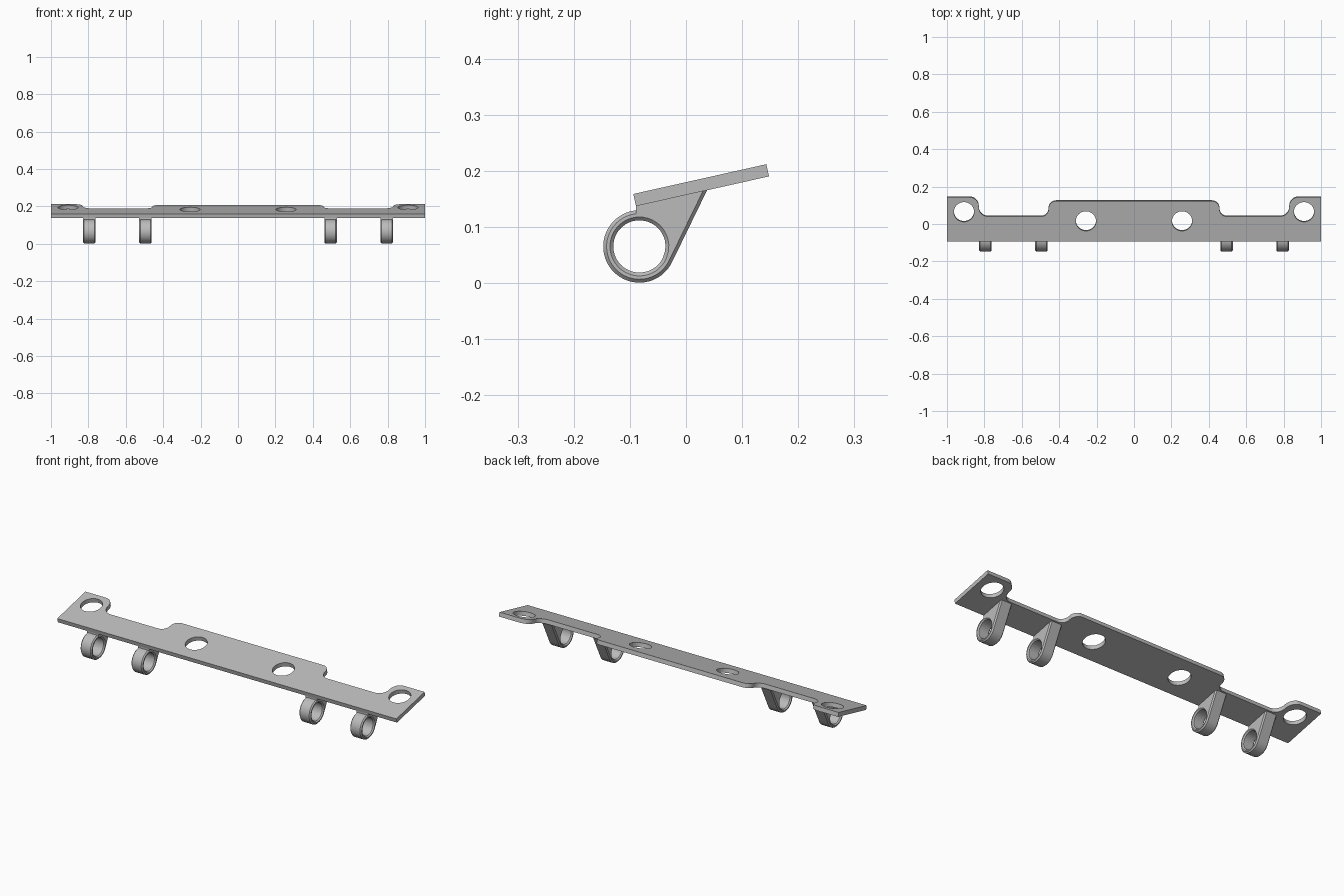
import bpy, bmesh, math
from mathutils import Vector, Matrix

if "Cube" in bpy.data.objects:
    bpy.data.objects.remove(bpy.data.objects["Cube"])

grey = bpy.data.materials.new("satin grey")
grey.diffuse_color = (0.5, 0.5, 0.5, 1)
grey.use_nodes = True
grey.node_tree.nodes["Principled BSDF"].inputs["Base Color"].default_value = grey.diffuse_color
TILT = math.atan(0.2236)
THICK = 0.0222


def make_object(name, bm):
    bmesh.ops.recalc_face_normals(bm, faces=bm.faces)
    mesh = bpy.data.meshes.new(name)
    bm.to_mesh(mesh)
    bm.free()
    mesh.materials.append(grey)
    ob = bpy.data.objects.new(name, mesh)
    bpy.context.collection.objects.link(ob)
    bpy.context.view_layer.objects.active = ob
    ob.select_set(True)
    bpy.ops.object.shade_smooth_by_angle(angle=math.radians(30))
    ob.select_set(False)
    return ob


def arc(cx, cy, r, a0, a1, n=8):
    return [(cx + r * math.cos(math.radians(a0 + (a1 - a0) * i / n)),
             cy + r * math.sin(math.radians(a0 + (a1 - a0) * i / n))) for i in range(n + 1)]


# Mounting plate: rounded notches in the back edge, four screw holes, tilted
END, NOTCH, MID = 0.243, 0.137, 0.2215
half = [(1, 0), (1, END)]
half += arc(0.88, END - 0.05, 0.05, 90, 180)
half += arc(0.78, NOTCH + 0.05, 0.05, 0, -90)
half += arc(0.497, NOTCH + 0.04, 0.04, 270, 180)
half += arc(0.417, MID - 0.04, 0.04, 0, 90)
outline = half + [(-x, y) for x, y in reversed(half)]
loops = [outline]
for hx, hy in ((0.909, 0.162), (0.257, 0.112)):
    for s in (-1, 1):
        loops.append(arc(s * hx, hy, 0.054, 0, 360, 48)[:-1])

bm = bmesh.new()
for loop in loops:
    vs = [bm.verts.new((x, y, 0)) for x, y in loop]
    for i, v in enumerate(vs):
        bm.edges.new((vs[i - 1], v))
bmesh.ops.triangle_fill(bm, edges=bm.edges[:], use_beauty=True)
ext = bmesh.ops.extrude_face_region(bm, geom=bm.faces[:])
bmesh.ops.translate(bm, vec=(0, 0, -THICK),
                    verts=[g for g in ext["geom"] if isinstance(g, bmesh.types.BMVert)])
bm.transform(Matrix.Translation((0, -0.094, 0.159)) @ Matrix.Rotation(TILT, 4, 'X'))
make_object("mounting_plate", bm)

# Hinge lugs: chamfered ring with a tangent web up to the plate
RING = Vector((-0.083, 0.0655))
R, BORE, CH, WIDTH = 0.0645, 0.0465, 0.006, 0.067
WALL = -0.006                      # front wall, relative to the ring centre
TAN = math.radians(-26)            # angle where the web leaves the ring


def lug_profile(r):
    """Closed profile round the ring centre, web included."""
    slope = math.tan(TILT)
    top = lambda y: 0.074 + (y - WALL) * slope
    back_y = (r - math.sin(TAN) * top(0)) / (math.cos(TAN) + math.sin(TAN) * slope)
    tangent = Vector((r * math.cos(TAN), r * math.sin(TAN)))
    back = Vector((back_y, top(back_y)))
    front = Vector((WALL, top(WALL)))
    pts = [tangent.lerp(back, i / 8) for i in range(8)]
    pts += [back.lerp(front, i / 8) for i in range(9)]
    a0 = math.acos(WALL / r)
    a1 = TAN + 2 * math.pi
    pts += [Vector((r * math.cos(a0 + (a1 - a0) * i / 44),
                    r * math.sin(a0 + (a1 - a0) * i / 44))) for i in range(44)]
    return pts


full = lug_profile(R)
face = lug_profile(R - CH)
bore = [p.normalized() * BORE for p in full]
bore_edge = [p.normalized() * (BORE + CH) for p in full]


def make_lug(name, cx):
    bm = bmesh.new()
    h = WIDTH / 2
    section = [(bore, CH - h), (bore_edge, -h), (face, -h), (full, CH - h),
               (full, h - CH), (face, h), (bore_edge, h), (bore, h - CH)]
    rings = [[bm.verts.new((cx + x, RING.x + p.x, RING.y + p.y)) for p in prof]
             for prof, x in section]
    for k, b in enumerate(rings):
        a = rings[k - 1]
        for i in range(len(a)):
            bm.faces.new((a[i - 1], a[i], b[i], b[i - 1]))
    make_object(name, bm)


for side, s in (("left", -1), ("right", 1)):
    make_lug(side + "_outer_lug", s * 0.795)
    make_lug(side + "_inner_lug", s * 0.495)
